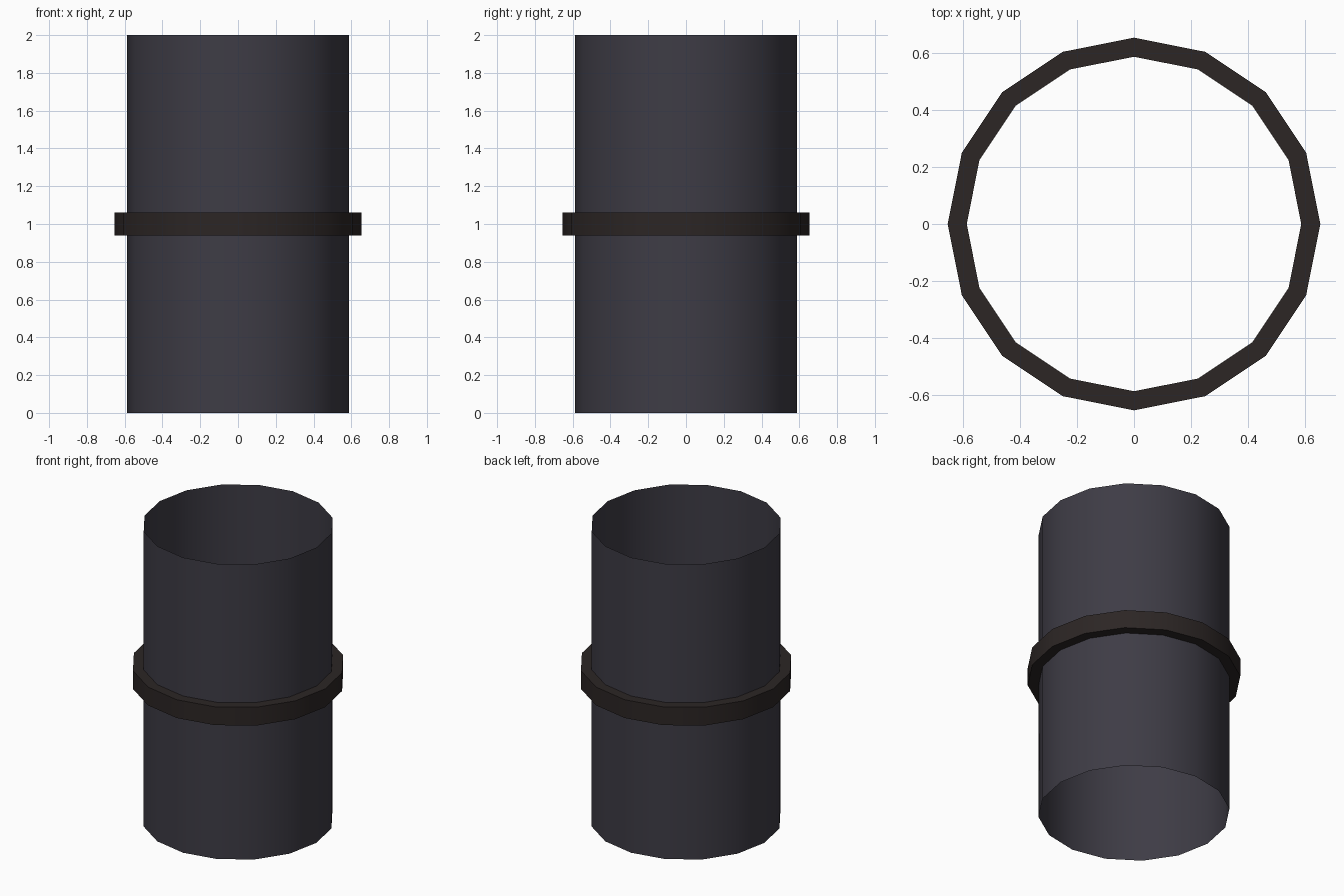
import bpy, bmesh
from math import cos, sin, pi, radians

if "Cube" in bpy.data.objects:
    bpy.data.objects.remove(bpy.data.objects["Cube"])

SIDES = 16


def material(name, color):
    mat = bpy.data.materials.new(name)
    mat.diffuse_color = (*color, 1)
    mat.use_nodes = True
    mat.node_tree.nodes["Principled BSDF"].inputs["Base Color"].default_value = mat.diffuse_color
    return mat


def revolve(name, profile, mat):
    """Turn an open (radius, z) profile around the z axis."""
    bm = bmesh.new()
    rings = [[bm.verts.new((r * cos(2 * pi * i / SIDES), r * sin(2 * pi * i / SIDES), z))
              for i in range(SIDES)] for r, z in profile]
    for a, b in zip(rings, rings[1:]):
        for i in range(SIDES):
            j = (i + 1) % SIDES
            bm.faces.new((a[i], a[j], b[j], b[i]))
    mesh = bpy.data.meshes.new(name)
    bm.to_mesh(mesh)
    bm.free()
    mesh.materials.append(mat)
    obj = bpy.data.objects.new(name, mesh)
    bpy.context.collection.objects.link(obj)
    bpy.ops.object.select_all(action='DESELECT')
    obj.select_set(True)
    bpy.context.view_layer.objects.active = obj
    bpy.ops.object.shade_smooth_by_angle(angle=radians(40))
    return obj


# Open thin-walled pipe
revolve("pipe", [(0.588, 0), (0.588, 2)], material("dark_steel", (0.048, 0.045, 0.06)))

# Square-edged collar around the middle
revolve("collar", [(0.588, 0.938), (0.655, 0.938), (0.655, 1.062), (0.588, 1.062)],
        material("dark_rust", (0.025, 0.019, 0.018)))
